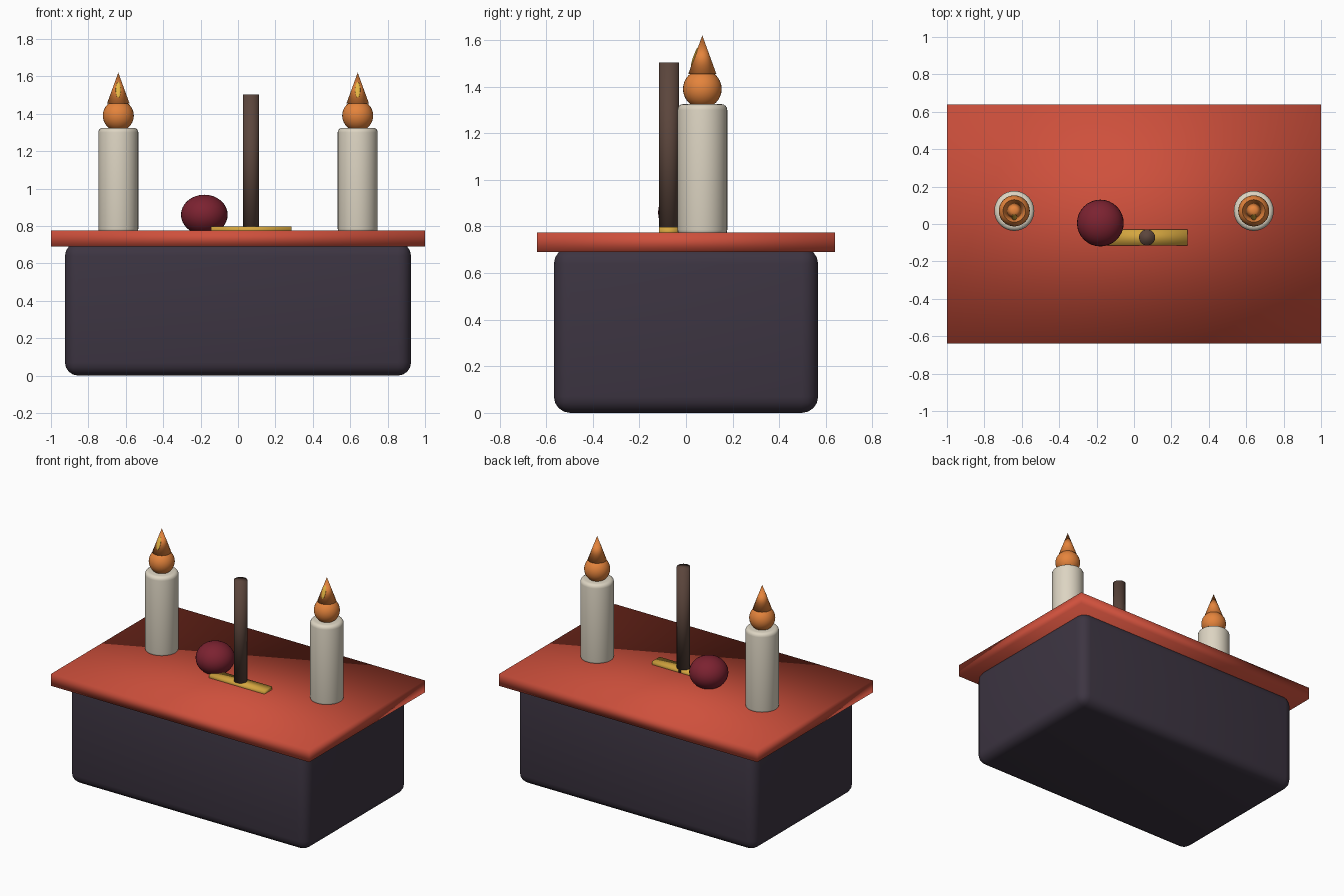
import bpy
import math

cube = bpy.data.objects.get("Cube")
if cube:
    bpy.data.objects.remove(cube, do_unlink=True)


def material(name, rgb):
    m = bpy.data.materials.new(name)
    m.use_nodes = True
    m.diffuse_color = (*rgb, 1)
    m.node_tree.nodes["Principled BSDF"].inputs["Base Color"].default_value = (*rgb, 1)
    return m


RED = material("red cloth", (0.62, 0.08, 0.045))
DARK = material("dark plum", (0.046, 0.035, 0.054))
WAX = material("cream wax", (0.72, 0.66, 0.54))
ORANGE = material("flame orange", (0.78, 0.23, 0.045))
YELLOW = material("flame yellow", (0.85, 0.5, 0.06))
BROWN = material("dark wood", (0.105, 0.06, 0.045))
MAROON = material("maroon", (0.2, 0.016, 0.03))
GOLD = material("gold", (0.66, 0.38, 0.05))


def finish(name, mat, scale=None, bevel=0, segments=4):
    """Name, scale, colour, bevel and smooth the active primitive."""
    ob = bpy.context.object
    ob.name = ob.data.name = name
    if scale:
        ob.scale = scale
        bpy.ops.object.transform_apply(location=False, rotation=False, scale=True)
    ob.data.materials.append(mat)
    if bevel:
        mod = ob.modifiers.new("rounded edges", "BEVEL")
        mod.width, mod.segments = bevel, segments
        mod.limit_method = "ANGLE"
    bpy.ops.object.shade_smooth()
    return ob


def box(name, mat, x, y, z, bevel=0):
    """Box from (low, high) pairs on each axis."""
    spans = (x, y, z)
    bpy.ops.mesh.primitive_cube_add(size=1, location=[sum(s) / 2 for s in spans])
    return finish(name, mat, [s[1] - s[0] for s in spans], bevel)


def cylinder(name, mat, x, y, radius, z0, z1, bevel=0):
    bpy.ops.mesh.primitive_cylinder_add(vertices=32, radius=radius, depth=z1 - z0,
                                        location=(x, y, (z0 + z1) / 2))
    return finish(name, mat, bevel=bevel)


def ball(name, mat, centre, scale):
    bpy.ops.mesh.primitive_uv_sphere_add(segments=32, ring_count=16, radius=1, location=centre)
    return finish(name, mat, scale)


# Table: rounded body under an overhanging slab
box("table_body", DARK, (-0.925, 0.925), (-0.567, 0.567), (0, 0.71), bevel=0.07)
box("table_top", RED, (-1, 1), (-0.64, 0.64), (0.69, 0.775))

# Candles with two-part flames
for side, x in (("left", 0.64), ("right", -0.64)):
    y = 0.07
    cylinder(f"{side}_candle", WAX, x, y, 0.107, 0.76, 1.325, bevel=0.025)
    ball(f"{side}_flame_bulb", ORANGE, (x, y, 1.39), (0.083, 0.083, 0.083))
    bpy.ops.mesh.primitive_cone_add(vertices=32, radius1=0.06, depth=0.165,
                                    location=(x, y, 1.5375))
    finish(f"{side}_flame_tip", ORANGE)
    # Small bright core lying along the front of the flame
    core = ball(f"{side}_flame_core", YELLOW, (x, y - 0.033, 1.527), (0.014, 0.006, 0.045))
    core.rotation_euler.x = -math.atan(0.36)

# Ornaments on the table top
ball("round_ornament", MAROON, (-0.18, 0.005, 0.86), (0.125, 0.125, 0.107))
box("stand_plate", GOLD, (-0.145, 0.285), (-0.115, -0.03), (0.76, 0.797))
cylinder("upright_post", BROWN, 0.07, -0.072, 0.043, 0.77, 1.503)
